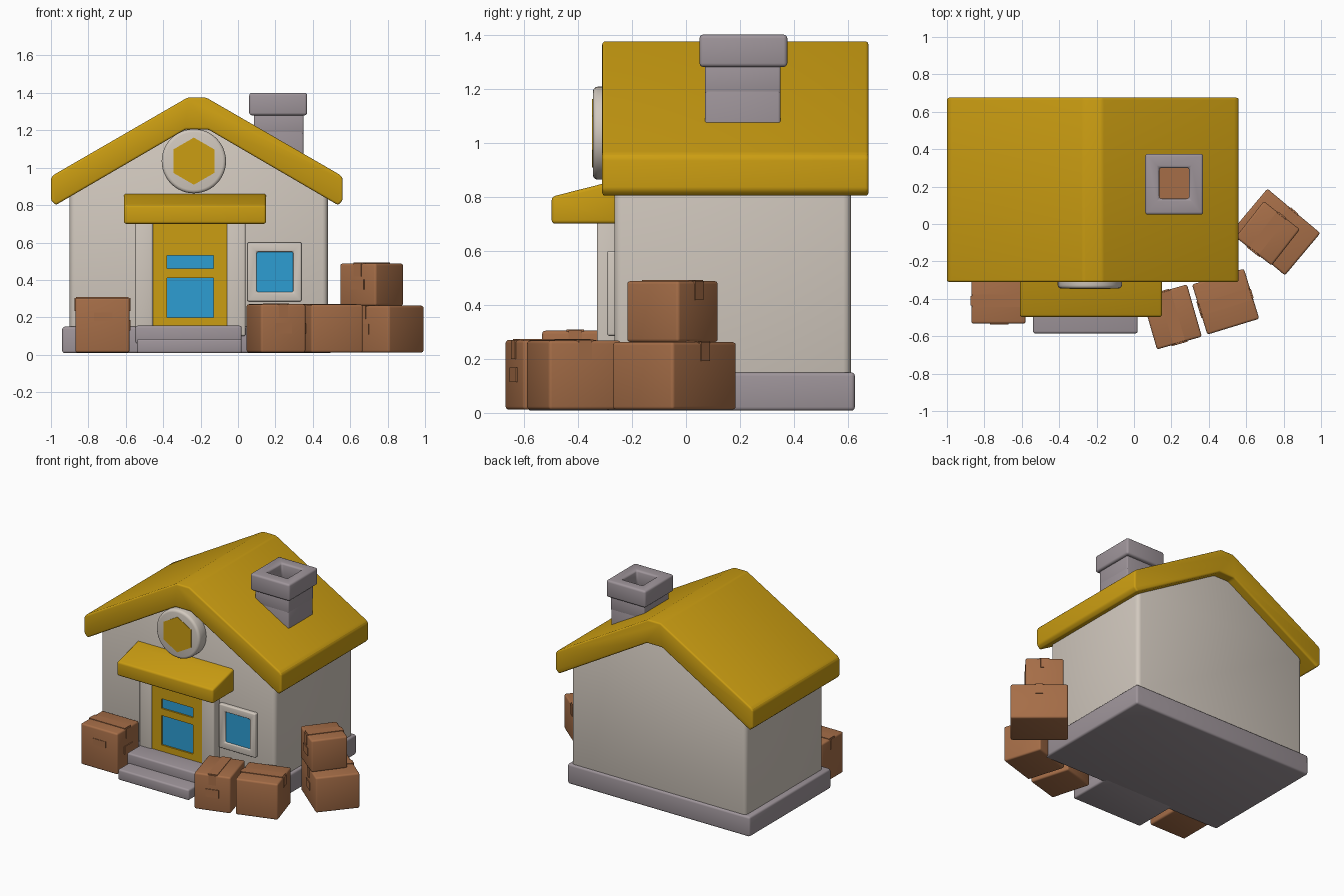
import bpy, bmesh, math
from mathutils import Matrix, Vector

if "Cube" in bpy.data.objects:
    bpy.data.objects.remove(bpy.data.objects["Cube"])


def material(name, rgb):
    m = bpy.data.materials.new(name)
    m.diffuse_color = (*rgb, 1)
    m.use_nodes = True
    m.node_tree.nodes["Principled BSDF"].inputs["Base Color"].default_value = m.diffuse_color
    return m


GOLD = material("gold_paint", (0.60, 0.34, 0.006))
WALL = material("cream_wall", (0.64, 0.58, 0.515))
STONE = material("grey_stone", (0.345, 0.30, 0.325))
CARD = material("cardboard", (0.38, 0.155, 0.064))
GLASS = material("blue_glass", (0.027, 0.34, 0.65))


def finish(name, bm, mat, matrix=None):
    bmesh.ops.recalc_face_normals(bm, faces=bm.faces[:])
    me = bpy.data.meshes.new(name)
    bm.to_mesh(me)
    bm.free()
    me.materials.append(mat)
    ob = bpy.data.objects.new(name, me)
    bpy.context.collection.objects.link(ob)
    if matrix:
        ob.matrix_world = matrix
    bpy.ops.object.select_all(action='DESELECT')
    ob.select_set(True)
    bpy.context.view_layer.objects.active = ob
    bpy.ops.object.shade_smooth_by_angle(angle=math.radians(40))
    return ob


def soften(bm, width):
    if width:
        bm.normal_update()
        sharp = [e for e in bm.edges if e.calc_face_angle(0) > 0.3]
        bmesh.ops.bevel(bm, geom=sharp, offset=width, segments=3,
                        profile=0.5, affect='EDGES', clamp_overlap=True)


# Map a 2D profile point plus depth onto the given extrusion axis
def place(p, t, axis):
    return {'x': (t, p[0], p[1]), 'y': (p[0], t, p[1]), 'z': (p[0], p[1], t)}[axis]


def prism(name, pts, axis, a, b, mat, bevel=0.0):
    bm = bmesh.new()
    lo, hi = ([bm.verts.new(place(p, t, axis)) for p in pts] for t in (a, b))
    bm.faces.new(lo)
    bm.faces.new(hi)
    n = len(pts)
    for i in range(n):
        j = (i + 1) % n
        bm.faces.new((lo[i], lo[j], hi[j], hi[i]))
    bmesh.ops.recalc_face_normals(bm, faces=bm.faces[:])
    soften(bm, bevel)
    return finish(name, bm, mat)


def rect(x0, x1, y0, y1):
    return [(x0, y0), (x1, y0), (x1, y1), (x0, y1)]


def box(name, x0, x1, y0, y1, z0, z1, mat, bevel=0.0):
    return prism(name, rect(x0, x1, y0, y1), 'z', z0, z1, mat, bevel)


# Rectangular ring extruded along an axis
def frame(name, outer, inner, axis, a, b, mat, bevel):
    bm = bmesh.new()
    loops = [[bm.verts.new(place(p, t, axis)) for p in pts]
             for pts, t in ((outer, a), (outer, b), (inner, b), (inner, a))]
    for k in range(4):
        p, q = loops[k], loops[(k + 1) % 4]
        for i in range(4):
            j = (i + 1) % 4
            bm.faces.new((p[i], p[j], q[j], q[i]))
    bmesh.ops.recalc_face_normals(bm, faces=bm.faces[:])
    soften(bm, bevel)
    return finish(name, bm, mat)


def circle(cx, cz, r, n):
    return [(cx + r * math.sin(2 * math.pi * i / n), cz + r * math.cos(2 * math.pi * i / n))
            for i in range(n)]


def add_block(bm, centre, size):
    bmesh.ops.create_cube(bm, size=1, matrix=Matrix.Translation(Vector(centre)) @ Matrix.Diagonal((*size, 1)))


# Carton: soft box, tape over the top and down the ends, label on local -y
def carton(name, x, y, z, w, d, h, angle, label_angle=None):
    bm = bmesh.new()
    add_block(bm, (0, 0, h / 2), (w, d, h))
    soften(bm, 0.012)
    add_block(bm, (0, 0, h), (0.065, d - 0.01, 0.008))
    for s in (-1, 1):
        add_block(bm, (0, s * d / 2, h - 0.035), (0.05, 0.008, 0.07))
    add_block(bm, (0, -d / 2, h * 0.5), (0.09, 0.01, 0.055))
    return finish(name, bm, CARD, Matrix.Translation((x, y, z)) @ Matrix.Rotation(math.radians(angle), 4, 'Z'))


# House body
mid = -0.22
box("foundation", -0.94, 0.50, -0.295, 0.625, 0.008, 0.15, STONE, 0.014)
prism("walls", [(-0.90, 0.10), (0.48, 0.10), (0.48, 0.89), (mid, 1.28), (-0.90, 0.89)],
      'y', -0.265, 0.61, WALL, 0.028)

# Gable roof
half = [(0.05, 1.375), (0.765, 0.962), (0.78, 0.945), (0.78, 0.825), (0.755, 0.80), (0.06, 1.205)]
roof = [(mid + x, z) for x, z in half] + [(mid - x, z) for x, z in reversed(half)]
prism("roof", roof, 'y', -0.31, 0.675, GOLD, 0.02)

# Chimney
box("chimney_shaft", 0.085, 0.35, 0.07, 0.35, 0.98, 1.20, STONE, 0.01)
hole = rect(0.135, 0.295, 0.135, 0.30)
frame("chimney_neck", rect(0.085, 0.35, 0.07, 0.35), hole, 'z', 1.18, 1.29, STONE, 0.008)
frame("chimney_cap", rect(0.06, 0.37, 0.05, 0.375), hole, 'z', 1.28, 1.40, STONE, 0.014)
box("flue_bottom", 0.13, 0.30, 0.13, 0.305, 1.20, 1.207, CARD)

# Entrance: posts, steps, awning
for side, x0, x1 in (("left", -0.55, -0.455), ("right", -0.06, 0.04)):
    box("door_post_" + side, x0, x1, -0.33, -0.24, 0.10, 0.76, WALL, 0.01)
box("step_lower", -0.54, 0.02, -0.585, -0.25, 0.008, 0.085, STONE, 0.012)
box("step_upper", -0.55, 0.02, -0.47, -0.25, 0.06, 0.155, STONE, 0.012)
prism("awning", [(-0.497, 0.70), (-0.25, 0.70), (-0.25, 0.865), (-0.32, 0.845), (-0.497, 0.80)],
      'x', -0.61, 0.15, GOLD, 0.013)

# Door with two recessed panes
for x0, x1 in ((-0.457, -0.38), (-0.13, -0.057)):
    box("door_stile", x0, x1, -0.322, -0.25, 0.15, 0.72, GOLD)
for z0, z1 in ((0.15, 0.20), (0.41, 0.46), (0.53, 0.72)):
    box("door_rail", -0.38, -0.13, -0.322, -0.25, z0, z1, GOLD)
box("door_glass", -0.385, -0.125, -0.31, -0.303, 0.19, 0.54, GLASS)

# Front window
frame("window_frame", rect(0.05, 0.34, 0.285, 0.60), rect(0.10, 0.295, 0.335, 0.55),
      'y', -0.292, -0.24, WALL, 0.009)
box("window_glass", 0.095, 0.30, -0.28, -0.273, 0.33, 0.555, GLASS)

# Round gable ornament with hexagon
prism("gable_disc", circle(-0.236, 1.035, 0.172, 48), 'y', -0.345, -0.25, WALL, 0.018)
prism("gable_hexagon", circle(-0.236, 1.035, 0.126, 6), 'y', -0.348, -0.341, GOLD)

# Cartons
carton("carton_left", -0.725, -0.41, 0.012, 0.245, 0.29, 0.292, 90)
box("carton_left_label", -0.77, -0.67, -0.536, -0.528, 0.18, 0.225, CARD)
carton("carton_front", 0.203, -0.497, 0.012, 0.25, 0.29, 0.258, 16)
carton("carton_middle", 0.49, -0.415, 0.012, 0.28, 0.29, 0.256, -73)
carton("carton_stack_lower", 0.76, -0.043, 0.012, 0.37, 0.295, 0.25, -40)
carton("carton_stack_upper", 0.715, -0.05, 0.262, 0.245, 0.245, 0.226, -38)
